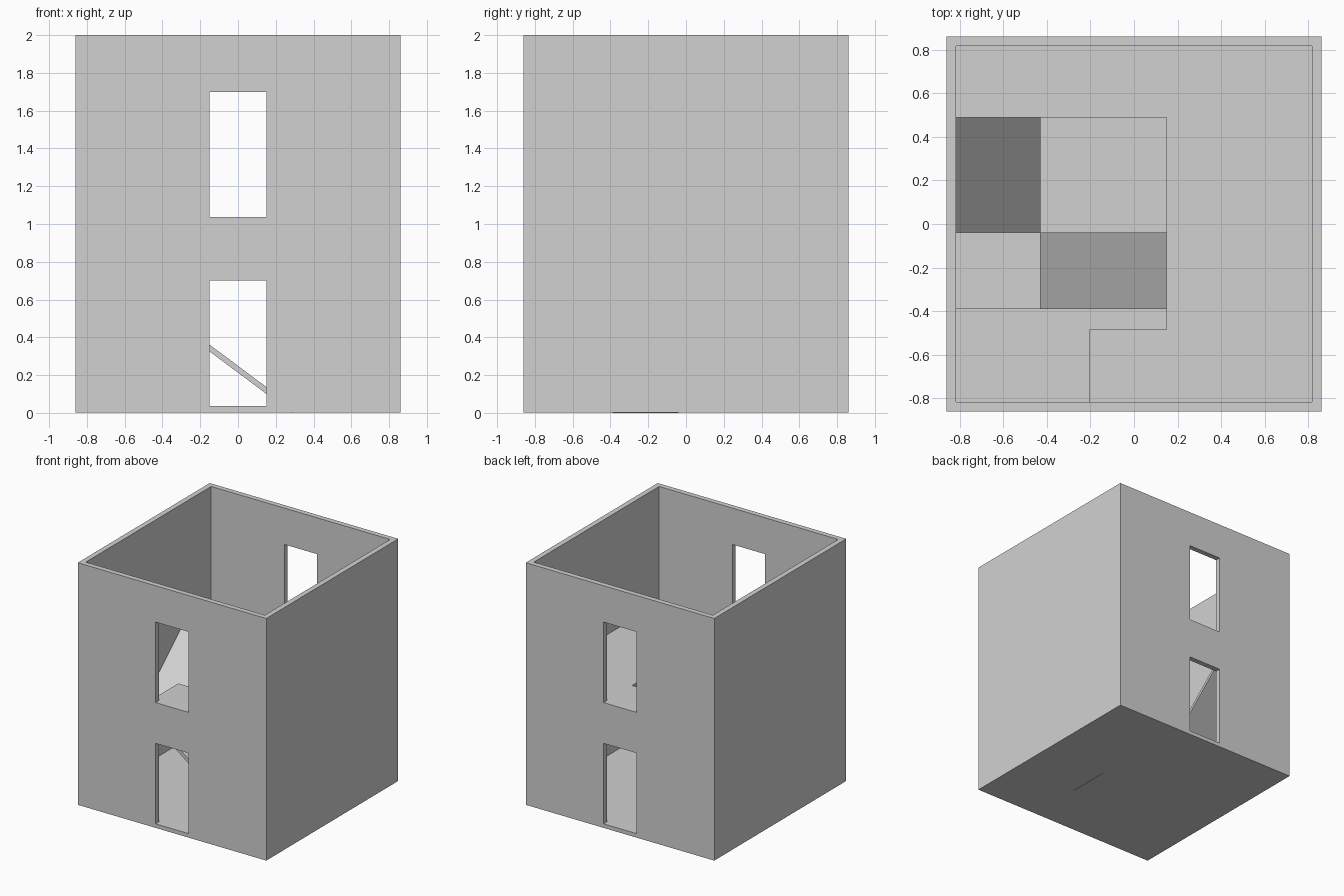
import bpy
import bmesh
from mathutils import Vector

if "Cube" in bpy.data.objects:
    bpy.data.objects.remove(bpy.data.objects["Cube"], do_unlink=True)

# Single flat colour
grey = bpy.data.materials.new("plain_grey")
grey.use_nodes = True
colour = (0.64, 0.64, 0.64, 1)
grey.diffuse_color = colour
grey.node_tree.nodes["Principled BSDF"].inputs["Base Color"].default_value = colour

OUT, IN, BASE, SLAB = 0.86, 0.817, 0.003, 0.033


def prism(name, points, direction):
    """Extrude a planar outline along a direction into a closed solid."""
    bm = bmesh.new()
    face = bm.faces.new([bm.verts.new(p) for p in points])
    grown = bmesh.ops.extrude_face_region(bm, geom=[face], use_keep_orig=True)
    moved = [v for v in grown["geom"] if isinstance(v, bmesh.types.BMVert)]
    bmesh.ops.translate(bm, verts=moved, vec=Vector(direction))
    bmesh.ops.recalc_face_normals(bm, faces=bm.faces)
    mesh = bpy.data.meshes.new(name)
    bm.to_mesh(mesh)
    bm.free()
    mesh.materials.append(grey)
    obj = bpy.data.objects.new(name, mesh)
    bpy.context.collection.objects.link(obj)
    return obj


def box(name, x, y, z):
    """Box from half-widths in x and y and a pair of heights."""
    outline = [(-x, -y, z[0]), (x, -y, z[0]), (x, y, z[0]), (-x, y, z[0])]
    return prism(name, outline, (0, 0, z[1] - z[0]))


def cut(target, cutter):
    mod = target.modifiers.new("cut", 'BOOLEAN')
    mod.operation = 'DIFFERENCE'
    mod.solver = 'EXACT'
    mod.object = cutter
    bpy.context.view_layer.objects.active = target
    bpy.ops.object.modifier_apply(modifier=mod.name)
    bpy.data.objects.remove(cutter, do_unlink=True)


# Open-topped walls with a doorway at front and back on both storeys
walls = box("walls", OUT, OUT, (BASE, 2.0))
cut(walls, box("room_cutter", IN, IN, (-0.5, 2.5)))
for level in (0, 1):
    cut(walls, box("door_cutter", 0.15, 1.2, (level + BASE + SLAB, level + 0.70)))

# Ground floor
box("ground_floor", IN, IN, (BASE, BASE + SLAB))

# Upper floor, wrapping around the stairwell
upper = [(-IN, IN), (IN, IN), (IN, -IN), (-0.205, -IN),
         (-0.205, -0.485), (0.15, -0.485), (0.15, 0.49), (-IN, 0.49)]
prism("upper_floor", [(x, y, 1 + BASE) for x, y in upper], (0, 0, SLAB))

# Lower ramp and landing as one bent strip, then the upper ramp
landing = 0.57
strip = [(0.285, BASE + SLAB), (-0.43, landing), (-IN, landing)]
lower = strip + [(x, z - SLAB - BASE) for x, z in reversed(strip)]
prism("lower_ramp_and_landing", [(x, -0.39, z) for x, z in lower], (0, 0.35, 0))

rise = [(-0.04, landing), (0.49, 1 + BASE + SLAB)]
slope = rise + [(y, z - SLAB) for y, z in reversed(rise)]
prism("upper_ramp", [(-IN, y, z) for y, z in slope], (IN - 0.43, 0, 0))
